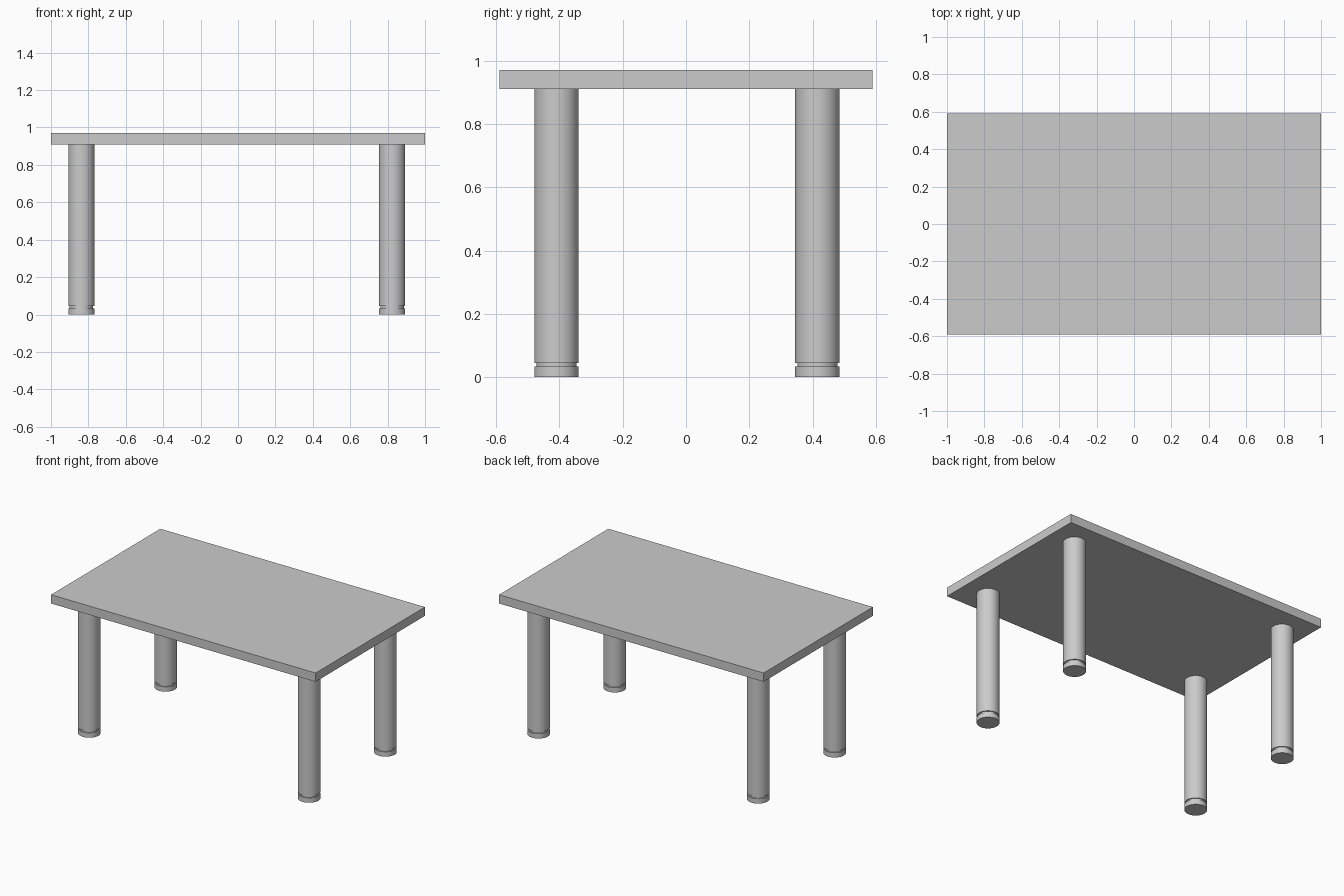
import bpy
import bmesh
import math

cube = bpy.data.objects.get("Cube")
if cube:
    bpy.data.objects.remove(cube, do_unlink=True)

TOP_SIZE = (2.0, 1.18)
UNDERSIDE, TOP = 0.91, 0.97
LEG_RADIUS, NECK_RADIUS = 0.07, 0.063
FOOT_TOP, LEG_BOTTOM = 0.033, 0.045
SEGMENTS = 48


def add_object(name, bm):
    bmesh.ops.recalc_face_normals(bm, faces=bm.faces)
    mesh = bpy.data.meshes.new(name)
    bm.to_mesh(mesh)
    bm.free()
    obj = bpy.data.objects.new(name, mesh)
    bpy.context.collection.objects.link(obj)
    return obj


def lathe(name, profile, location):
    """Spin a closed (radius, height) profile about the vertical axis."""
    bm = bmesh.new()
    verts = [bm.verts.new((r, 0, z)) for r, z in profile]
    edges = [bm.edges.new(pair) for pair in zip(verts, verts[1:])]
    bmesh.ops.spin(bm, geom=verts + edges, axis=(0, 0, 1), cent=(0, 0, 0),
                   angle=math.tau, steps=SEGMENTS)
    bmesh.ops.remove_doubles(bm, verts=bm.verts, dist=0.0001)
    obj = add_object(name, bm)
    obj.location = location
    bpy.ops.object.select_all(action="DESELECT")
    obj.select_set(True)
    bpy.context.view_layer.objects.active = obj
    bpy.ops.object.shade_smooth_by_angle(angle=math.radians(30))
    return obj


# Flat rectangular slab
bm = bmesh.new()
bmesh.ops.create_cube(bm, size=1)
bmesh.ops.scale(bm, vec=(*TOP_SIZE, TOP - UNDERSIDE), verts=bm.verts)
slab = add_object("table_top", bm)
slab.location.z = (TOP + UNDERSIDE) / 2

# Round legs, each with a recessed neck above a short foot
leg_profile = [
    (0, 0), (LEG_RADIUS, 0), (LEG_RADIUS, FOOT_TOP),
    (NECK_RADIUS, FOOT_TOP), (NECK_RADIUS, LEG_BOTTOM),
    (LEG_RADIUS, LEG_BOTTOM), (LEG_RADIUS, UNDERSIDE), (0, UNDERSIDE),
]
for side, x in (("right", -0.837), ("left", 0.824)):
    for end, y in (("front", -0.409), ("back", 0.415)):
        lathe(f"{end}_{side}_leg", leg_profile, (x, y, 0))
